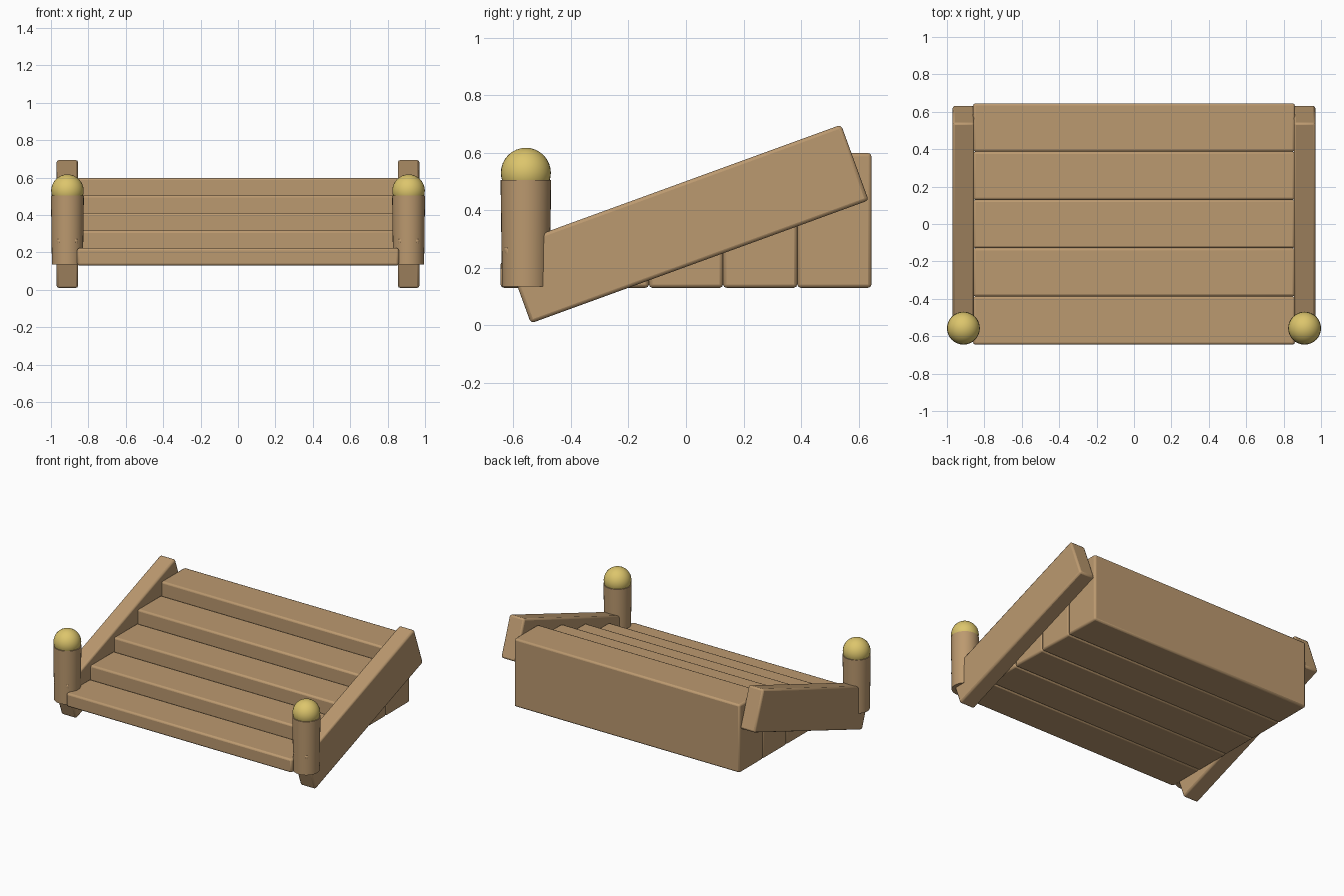
import bpy
import math

cube = bpy.data.objects.get("Cube")
if cube:
    bpy.data.objects.remove(cube, do_unlink=True)


def material(name, rgb):
    mat = bpy.data.materials.new(name)
    mat.use_nodes = True
    colour = (*rgb, 1.0)
    mat.diffuse_color = colour
    mat.node_tree.nodes["Principled BSDF"].inputs["Base Color"].default_value = colour
    return mat


wood = material("tan wood", (0.50, 0.32, 0.16))
gold = material("gold", (0.72, 0.56, 0.15))


def finish(name, mat, bevel=0.0):
    obj = bpy.context.object
    obj.name = name
    obj.data.materials.append(mat)
    if bevel:
        mod = obj.modifiers.new("worn edges", "BEVEL")
        mod.width = bevel
        mod.segments = 2
        mod.limit_method = "ANGLE"
    bpy.ops.object.shade_smooth_by_angle(angle=math.radians(35))
    return obj


def beam(name, centre, size, tilt=0.0):
    bpy.ops.mesh.primitive_cube_add(size=1, location=centre)
    obj = bpy.context.object
    obj.scale = size
    bpy.ops.object.transform_apply(location=False, rotation=False, scale=True)
    obj.rotation_euler.x = math.radians(tilt)
    return finish(name, wood, 0.012)


# Steps: solid blocks rising towards the back
STEPS = 5
DEPTH, RISE, BASE = 0.258, 0.094, 0.13
for i in range(STEPS):
    height = 0.093 + i * RISE
    y = (i - (STEPS - 1) / 2) * DEPTH
    beam(f"step_{i + 1}", (0, y, BASE + height / 2), (1.72, DEPTH, height))

for side, label in ((-1, "right"), (1, "left")):
    # Sloping side beams
    beam(f"{label}_side_beam", (side * 0.912, 0, 0.352), (0.115, 1.25, 0.28), 20)

    # Front posts with round caps
    x, y = side * 0.912, -0.557
    bpy.ops.mesh.primitive_cone_add(vertices=32, radius1=0.083, radius2=0.088,
                                    depth=0.37, location=(x, y, 0.32))
    finish(f"{label}_post", wood)
    bpy.ops.mesh.primitive_uv_sphere_add(segments=32, ring_count=16, radius=0.087,
                                         location=(x, y, 0.53))
    finish(f"{label}_post_cap", gold)
